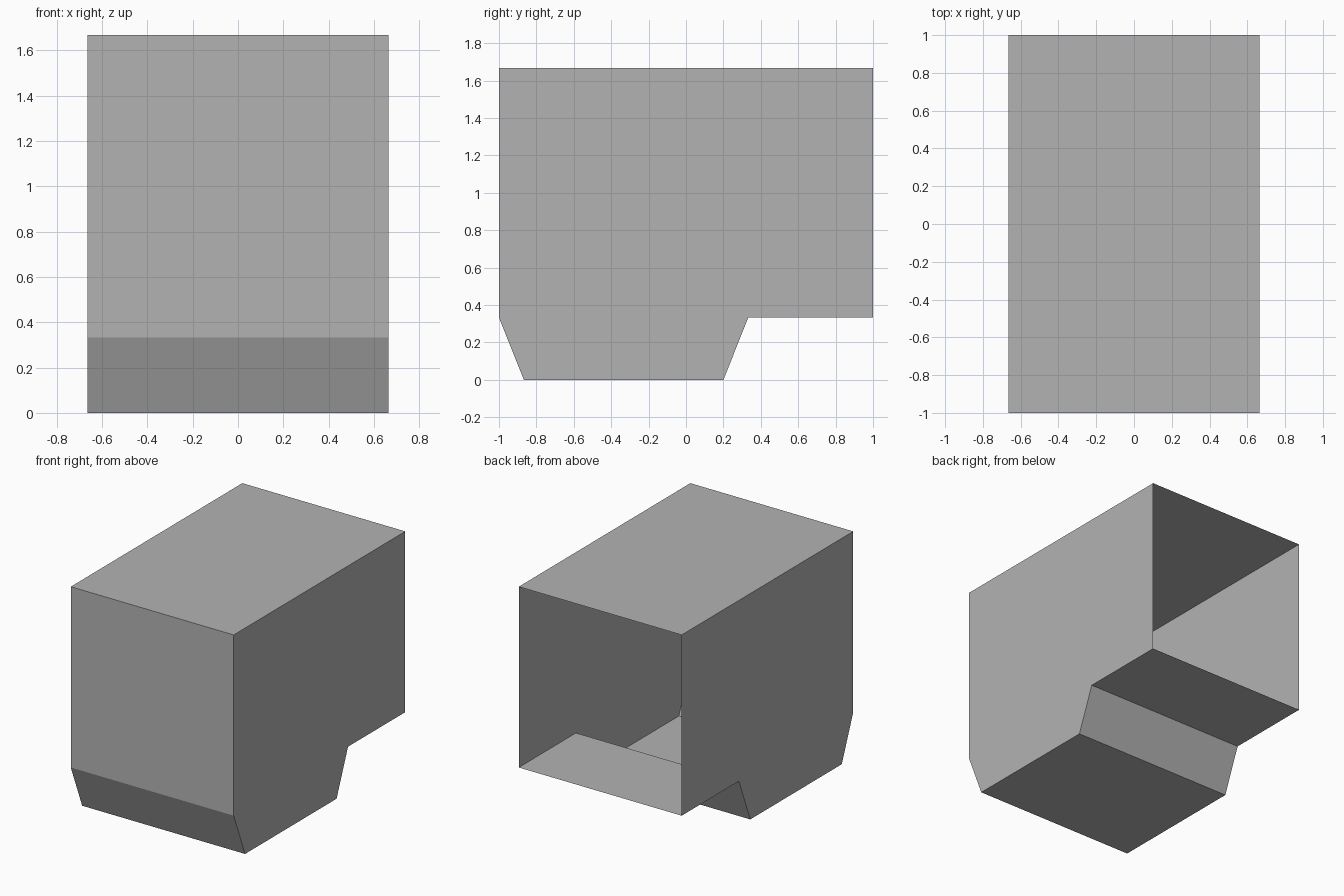
import bpy
import bmesh

if "Cube" in bpy.data.objects:
    bpy.data.objects.remove(bpy.data.objects["Cube"])

HALF_WIDTH = 0.665

# Side outline (y, z), from the open back edge of the roof round to the floor's back edge
PROFILE = [(1.0, 1.667), (-1.0, 1.667), (-1.0, 0.333), (-0.867, 0.0),
           (0.2, 0.0), (0.333, 0.333), (1.0, 0.333)]

grey = bpy.data.materials.new("plain grey")
grey.diffuse_color = (0.45, 0.45, 0.45, 1.0)
grey.use_nodes = True
grey.node_tree.nodes["Principled BSDF"].inputs["Base Color"].default_value = grey.diffuse_color

# Thin shell: two side walls joined by roof, front, bevel, well and rear floor; back left open
bm = bmesh.new()
left = [bm.verts.new((-HALF_WIDTH, y, z)) for y, z in PROFILE]
right = [bm.verts.new((HALF_WIDTH, y, z)) for y, z in PROFILE]
bm.faces.new(left)
bm.faces.new(right[::-1])
for i in range(len(PROFILE) - 1):
    bm.faces.new((left[i + 1], left[i], right[i], right[i + 1]))

# Make the roof point outwards along with everything joined to it
bmesh.ops.recalc_face_normals(bm, faces=bm.faces)
bm.normal_update()
if max(bm.faces, key=lambda f: f.calc_center_median().z).normal.z < 0:
    bmesh.ops.reverse_faces(bm, faces=bm.faces)

mesh = bpy.data.meshes.new("open_back_shell")
bm.to_mesh(mesh)
bm.free()
mesh.materials.append(grey)
shell = bpy.data.objects.new("open_back_shell", mesh)
bpy.context.collection.objects.link(shell)
